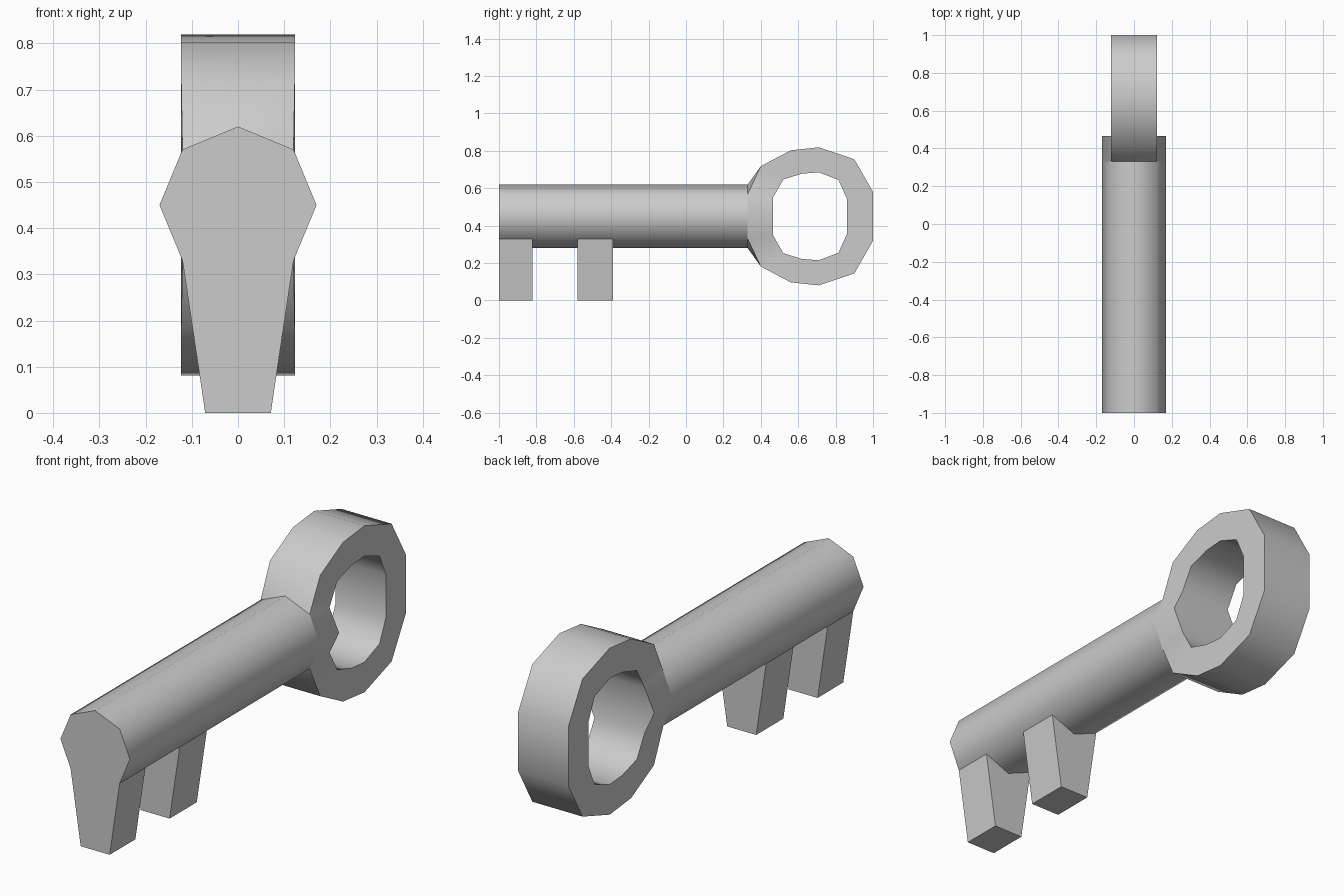
import bpy, bmesh, math

if "Cube" in bpy.data.objects:
    bpy.data.objects.remove(bpy.data.objects["Cube"])

ZC = 0.45      # height of the key's axis
R = 0.17       # shaft radius
D = R * math.sqrt(0.5)


def finish(name, bm):
    bmesh.ops.recalc_face_normals(bm, faces=bm.faces)
    me = bpy.data.meshes.new(name)
    bm.to_mesh(me)
    bm.free()
    ob = bpy.data.objects.new(name, me)
    bpy.context.collection.objects.link(ob)
    bpy.ops.object.select_all(action='DESELECT')
    bpy.context.view_layer.objects.active = ob
    ob.select_set(True)
    bpy.ops.object.shade_smooth_by_angle(angle=math.radians(50))


def prism(name, profile, y0, y1, back=True):
    """Extrude an x/z profile along y."""
    bm = bmesh.new()
    a = [bm.verts.new((x, y0, z)) for x, z in profile]
    b = [bm.verts.new((x, y1, z)) for x, z in profile]
    n = len(profile)
    for i in range(n):
        j = (i + 1) % n
        bm.faces.new((a[i], a[j], b[j], b[i]))
    bm.faces.new(a)
    if back:
        bm.faces.new(b)
    finish(name, bm)


# Octagonal shaft, open where it runs into the bow
prism("shaft", [(R * math.cos(i * math.pi / 4), ZC + R * math.sin(i * math.pi / 4))
                for i in range(8)], -1, 0.33, back=False)

# Two tapered teeth
tooth = [(-0.071, 0), (0.071, 0), (D, ZC - D), (-D, ZC - D)]
prism("front_tooth", tooth, -1, -0.82)
prism("rear_tooth", tooth, -0.58, -0.39)

# Bow: upper half outlines as (y, height above axis), first point is on the axis
outer = [(0.33, 0), (0.33, D), (0.40, 0.268), (0.56, 0.353),
         (0.71, 0.369), (0.90, 0.305), (1.0, 0.13)]
inner = [(0.465, 0), (0.465, 0.10), (0.52, 0.197), (0.62, 0.228),
         (0.71, 0.235), (0.815, 0.195), (0.86, 0.095)]
bm = bmesh.new()


def loop(half, side, corner):
    pts = half + [(y, -h) for y, h in half[:0:-1]]
    widths = [0.123] * len(pts)
    widths[0] = R                          # neck bulges out to the shaft width
    widths[1] = widths[-1] = corner
    return [bm.verts.new((side * w, y, ZC + h)) for w, (y, h) in zip(widths, pts)]


o1, o2 = loop(outer, 1, D), loop(outer, -1, D)
i1, i2 = loop(inner, 1, 0.123), loop(inner, -1, 0.123)
n = len(o1)
for k in range(n):
    j = (k + 1) % n
    bm.faces.new((o1[k], o1[j], i1[j], i1[k]))
    bm.faces.new((o2[k], o2[j], i2[j], i2[k]))
    bm.faces.new((i1[k], i1[j], i2[j], i2[k]))
    if k not in (0, 1, n - 2, n - 1):
        bm.faces.new((o1[k], o1[j], o2[j], o2[k]))

# Small fans joining the shaft's top and bottom ridges to the bow
for c, d, s in ((1, 2, 1), (n - 1, n - 2, -1)):
    apex = bm.verts.new((0, 0.33, ZC + s * R))
    for p, q in ((o1[c], o1[d]), (o1[d], o2[d]), (o2[d], o2[c])):
        bm.faces.new((apex, p, q))
finish("bow", bm)
